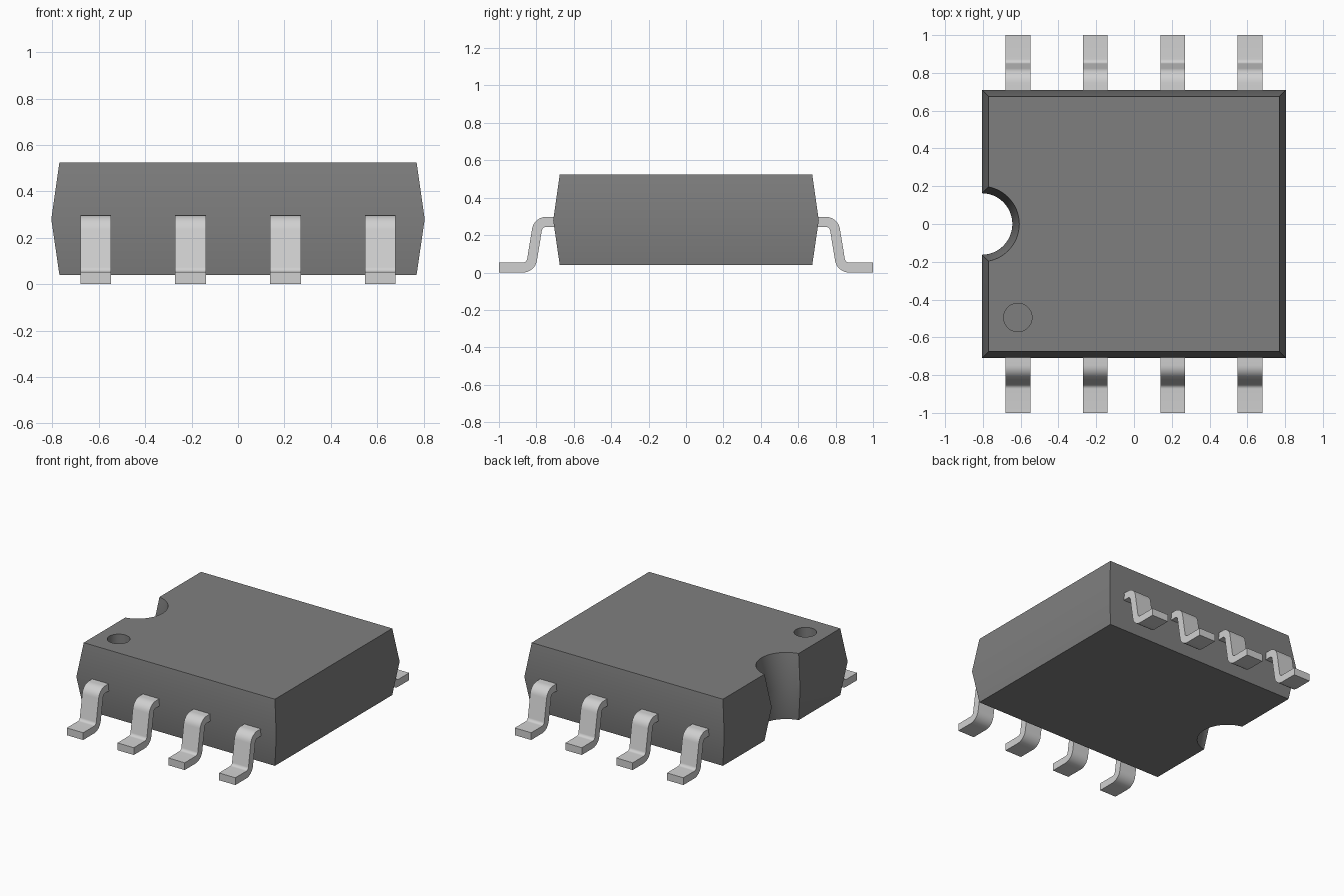
import bpy, bmesh, math
from mathutils import Vector

cube = bpy.data.objects.get("Cube")
if cube:
    bpy.data.objects.remove(cube, do_unlink=True)


def material(name, value):
    mat = bpy.data.materials.new(name)
    mat.use_nodes = True
    mat.diffuse_color = (value, value, value, 1)
    mat.node_tree.nodes["Principled BSDF"].inputs["Base Color"].default_value = (value, value, value, 1)
    return mat


dark_grey = material("dark grey plastic", 0.212)
light_grey = material("light grey metal", 0.63)


def loft(name, rings, mat):
    """Skin a closed solid through rings with equal point counts."""
    bm = bmesh.new()
    loops = [[bm.verts.new(p) for p in ring] for ring in rings]
    n = len(loops[0])
    for a, b in zip(loops, loops[1:]):
        for i in range(n):
            j = (i + 1) % n
            bm.faces.new((a[i], a[j], b[j], b[i]))
    bm.faces.new(loops[0][::-1])
    bm.faces.new(loops[-1])
    bmesh.ops.recalc_face_normals(bm, faces=bm.faces)
    mesh = bpy.data.meshes.new(name)
    bm.to_mesh(mesh)
    bm.free()
    obj = bpy.data.objects.new(name, mesh)
    bpy.context.collection.objects.link(obj)
    mesh.materials.append(mat)
    return obj


def rectangle(hx, hy, z):
    return [(-hx, -hy, z), (hx, -hy, z), (hx, hy, z), (-hx, hy, z)]


def circle(x, y, r, z, n=64):
    return [(x + r * math.cos(math.tau * i / n), y + r * math.sin(math.tau * i / n), z)
            for i in range(n)]


def smooth(obj):
    bpy.ops.object.select_all(action="DESELECT")
    obj.select_set(True)
    bpy.context.view_layer.objects.active = obj
    bpy.ops.object.shade_smooth_by_angle(angle=math.radians(30))


def cut(obj, cutter):
    cutter.hide_render = True
    mod = obj.modifiers.new("cut", "BOOLEAN")
    mod.operation, mod.solver, mod.object = "DIFFERENCE", "EXACT", cutter
    bpy.context.view_layer.objects.active = obj
    bpy.ops.object.modifier_apply(modifier=mod.name)
    bpy.data.objects.remove(cutter, do_unlink=True)


# Body: drafted block, widest at the parting line
body = loft("body", [rectangle(0.77, 0.675, 0.04), rectangle(0.805, 0.71, 0.28),
                     rectangle(0.77, 0.675, 0.525)], dark_grey)

# Half-round end notch, narrowest at the parting line
cut(body, loft("notch_cutter", [circle(-0.807, 0, 0.206, 0.0), circle(-0.807, 0, 0.163, 0.28),
                                circle(-0.807, 0, 0.205, 0.56)], dark_grey))

# Round recess marking the first pin
cut(body, loft("pin_mark_cutter", [circle(-0.615, -0.495, 0.075, 0.43),
                                   circle(-0.615, -0.495, 0.075, 0.6)], dark_grey))
smooth(body)


def lead_outline(path, radius, thick, steps=8):
    """Thicken a (y, z) path with rounded bends into a closed outline."""
    pts = [Vector(p) for p in path]
    left, right = [], []

    def add(p, normal):
        left.append(p + normal * thick / 2)
        right.append(p - normal * thick / 2)

    def perp(d):
        return Vector((-d.y, d.x))

    add(pts[0], perp((pts[1] - pts[0]).normalized()))
    for a, b, c in zip(pts, pts[1:], pts[2:]):
        d1, d2 = (b - a).normalized(), (c - b).normalized()
        turn = math.atan2(d1.x * d2.y - d1.y * d2.x, d1.dot(d2))
        side = math.copysign(1, turn)
        start = b - d1 * radius * math.tan(abs(turn) / 2)
        centre = start + perp(d1) * side * radius
        base = math.atan2(d1.y, d1.x)
        for i in range(steps + 1):
            ang = base + turn * i / steps
            normal = perp(Vector((math.cos(ang), math.sin(ang))))
            add(centre - normal * side * radius, normal)
    add(pts[-1], perp((pts[-1] - pts[-2]).normalized()))
    return left + right[::-1]


# Gull-wing leads, four along the front and four along the back
outline = lead_outline([(0.66, 0.271), (0.79, 0.271), (0.83, 0.0265), (1.0, 0.0265)], 0.05, 0.053)
for row, sign in (("front", -1), ("back", 1)):
    for i, x in enumerate((-0.613, -0.205, 0.205, 0.613)):
        lead = loft(f"{row}_lead_{i + 1}",
                    [[(x + dx, sign * y, z) for y, z in outline] for dx in (-0.066, 0.066)],
                    light_grey)
        smooth(lead)
